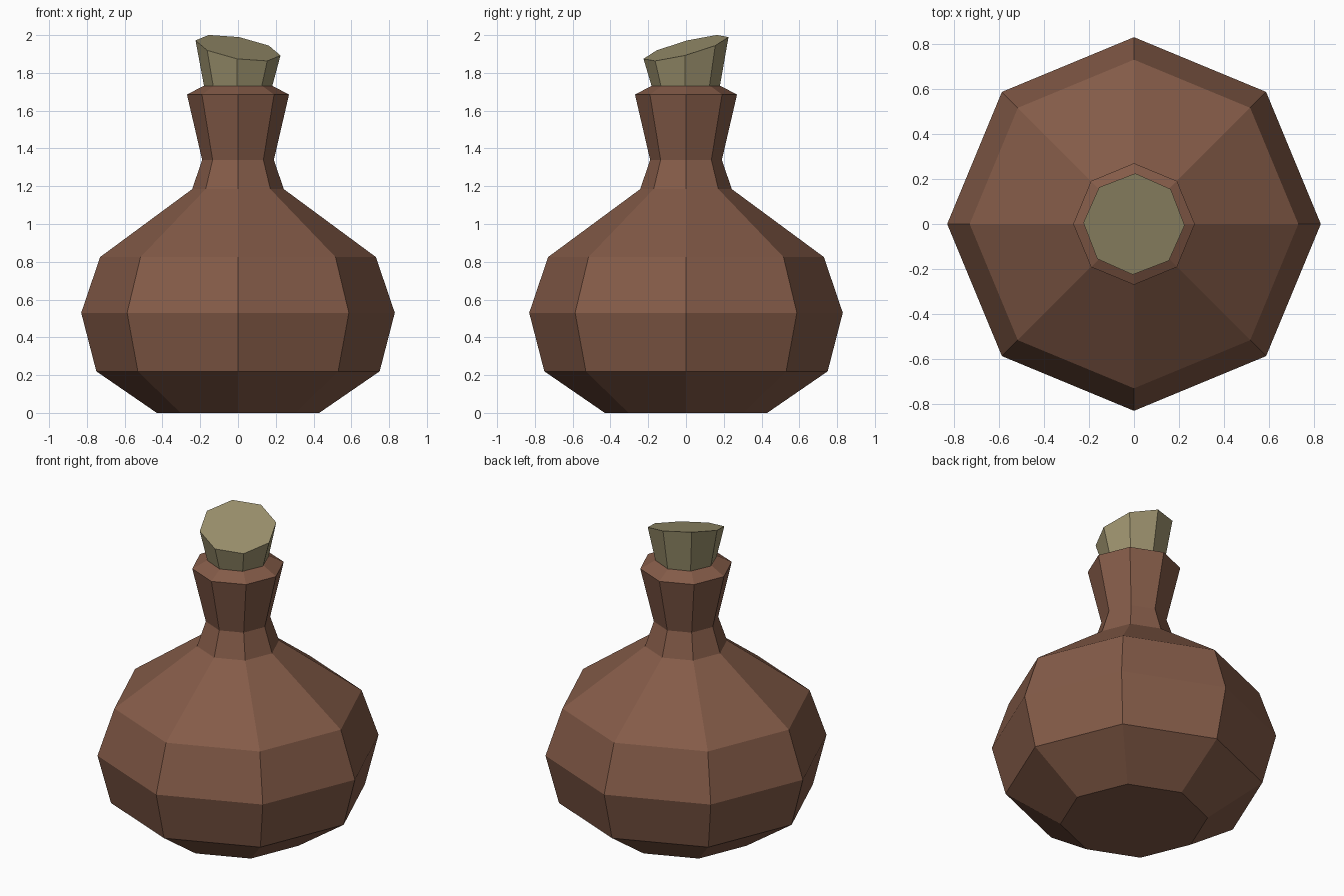
import bpy, bmesh, math

if "Cube" in bpy.data.objects:
    bpy.data.objects.remove(bpy.data.objects["Cube"])

SIDES = 8


def material(name, srgb):
    m = bpy.data.materials.new(name)
    m.diffuse_color = [((c / 255 + 0.055) / 1.055) ** 2.4 for c in srgb] + [1]
    m.use_nodes = True
    m.node_tree.nodes["Principled BSDF"].inputs["Base Color"].default_value = m.diffuse_color
    return m


def lathe(name, profile, mat, turn=0.0, top_z=None):
    """Eight-sided flat-shaded solid from (radius, z) rings; top_z can slant the last ring."""
    bm = bmesh.new()
    rings = []
    for i, (r, z) in enumerate(profile):
        ring = []
        for k in range(SIDES):
            a = 2 * math.pi * k / SIDES + turn
            x, y = r * math.cos(a), r * math.sin(a)
            slanted = top_z and i == len(profile) - 1
            ring.append(bm.verts.new((x, y, top_z(x, y) if slanted else z)))
        rings.append(ring)
    for lo, hi in zip(rings, rings[1:]):
        for k in range(SIDES):
            n = (k + 1) % SIDES
            bm.faces.new((lo[k], lo[n], hi[n], hi[k]))
    bm.faces.new(rings[0][::-1])
    bm.faces.new(rings[-1])
    me = bpy.data.meshes.new(name)
    bm.to_mesh(me)
    bm.free()
    me.materials.append(mat)
    ob = bpy.data.objects.new(name, me)
    bpy.context.collection.objects.link(ob)
    return ob


brown = material("brown clay", (132, 91, 72))
cork = material("cork", (156, 146, 110))

# Round-bellied bottle with pinched neck and bevelled lip
lathe("bottle", [(0.43, 0), (0.75, 0.22), (0.83, 0.53), (0.73, 0.825),
                 (0.242, 1.185), (0.19, 1.34), (0.27, 1.685), (0.185, 1.73)], brown)

# Flared stopper, slightly turned, with a slanted top
lathe("stopper", [(0.176, 1.71), (0.225, 1.93)], cork, math.radians(-1.5),
      lambda x, y: 1.932 - 0.17 * x + 0.26 * y)
